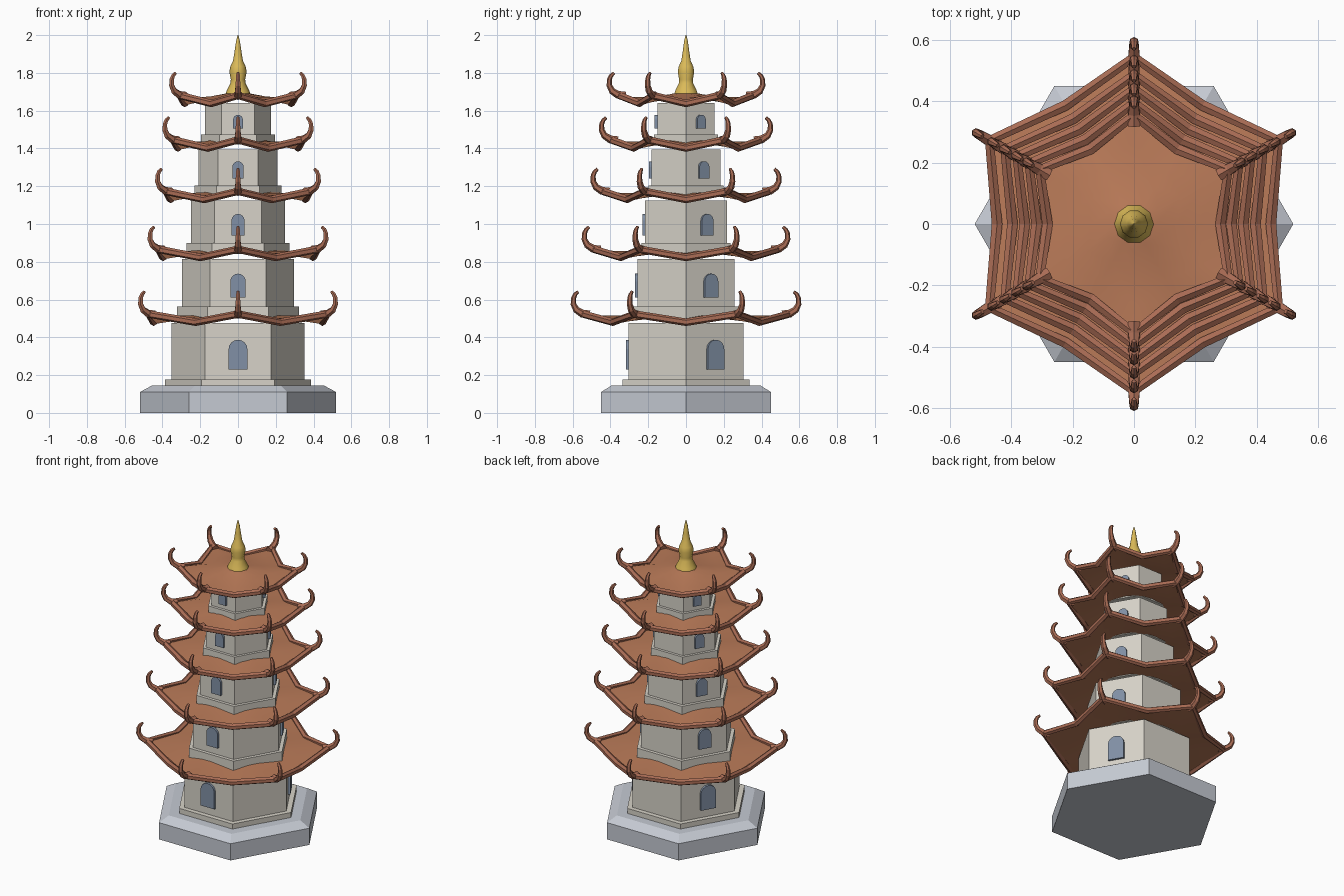
import bpy, bmesh, math
from math import sin, cos, pi, radians

if "Cube" in bpy.data.objects:
    bpy.data.objects.remove(bpy.data.objects["Cube"])


def material(name, color):
    m = bpy.data.materials.new(name)
    m.diffuse_color = (*color, 1)
    m.use_nodes = True
    m.node_tree.nodes["Principled BSDF"].inputs["Base Color"].default_value = m.diffuse_color
    return m


STONE = material("base_stone", (0.56, 0.59, 0.65))
WALL = material("wall_plaster", (0.68, 0.65, 0.58))
TILE = material("roof_tile", (0.50, 0.20, 0.10))
TRIM = material("roof_trim", (0.40, 0.15, 0.09))
GLASS = material("window_blue", (0.22, 0.28, 0.38))
GOLD = material("gold", (0.72, 0.50, 0.10))


def make(name, rings, mat, closed=False, caps=True, smooth=None):
    """Skin a list of equal-length point rings into a mesh object."""
    bm = bmesh.new()
    vs = [[bm.verts.new(p) for p in ring] for ring in rings]
    n = len(vs[0])
    for i in range(len(vs) if closed else len(vs) - 1):
        a, b = vs[i], vs[(i + 1) % len(vs)]
        for j in range(n):
            k = (j + 1) % n
            bm.faces.new((a[j], a[k], b[k], b[j]))
    if caps and not closed:
        bm.faces.new(vs[0][::-1])
        bm.faces.new(vs[-1])
    bmesh.ops.remove_doubles(bm, verts=bm.verts, dist=1e-5)
    bmesh.ops.recalc_face_normals(bm, faces=bm.faces)
    me = bpy.data.meshes.new(name)
    bm.to_mesh(me)
    bm.free()
    me.materials.append(mat)
    ob = bpy.data.objects.new(name, me)
    bpy.context.collection.objects.link(ob)
    if smooth:
        bpy.ops.object.select_all(action='DESELECT')
        ob.select_set(True)
        bpy.context.view_layer.objects.active = ob
        bpy.ops.object.shade_smooth_by_angle(angle=radians(smooth))
    return ob


def polar(r, a, z):
    return (r * cos(a), r * sin(a), z)


def lathe(name, profile, sides, mat, smooth=None):
    make(name, [[polar(r, 2 * pi * i / sides, z) for i in range(sides)]
                for r, z in profile], mat, smooth=smooth)


def window(name, angle, apothem, z0, z1, w):
    # arched panel standing slightly proud of a wall face
    pts = [(-w, z0), (w, z0)]
    pts += [(w * cos(pi * i / 8), z1 - w + w * sin(pi * i / 8)) for i in range(9)]
    ring = lambda d: [(d * cos(angle) - s * sin(angle), d * sin(angle) + s * cos(angle), z)
                      for s, z in pts]
    make(name, [ring(apothem - 0.01), ring(apothem + 0.014)], mat=GLASS)


def roof(name, R, z0):
    mid = R * 0.866 - 0.025
    dirs = [(radians(30 * i), i % 2 == 1) for i in range(12)]  # odd = corner

    # thin tiled surface, drooping between upturned corners
    def surface(t, dz):
        ring = []
        for a, corner in dirs:
            top, end = z0 + 0.088, z0 + (0.06 if corner else 0.022)
            sag = -0.018 * sin(pi * t) if corner else 0
            ring.append(polar(max(t, 0.001) * (R if corner else mid), a,
                              top + (end - top) * t + sag + dz))
        return ring
    ts = [0.02, 0.25, 0.5, 0.75, 1]
    make(name + "_tiles", [surface(t, 0) for t in ts]
         + [surface(t, -0.012) for t in ts[::-1]], TILE, smooth=40)

    # faceted beam along the eave
    beam = []
    for a, corner in dirs:
        r, z = (R, z0 + 0.063) if corner else (mid, z0 + 0.02)
        beam.append([polar(r + 0.02 * cos(pi * k / 3 + pi / 6), a,
                           z + 0.02 * sin(pi * k / 3 + pi / 6)) for k in range(6)])
    make(name + "_eave_beam", beam, TRIM, closed=True)

    # curled horn on each corner
    path = [(-0.035, 0.060, 0.022), (0.005, 0.066, 0.021), (0.036, 0.086, 0.018),
            (0.051, 0.116, 0.015), (0.050, 0.148, 0.013), (0.041, 0.168, 0.011),
            (0.026, 0.182, 0.008)]
    for c in range(6):
        a = radians(30 + 60 * c)
        rings = []
        for i, (dr, dz, rad) in enumerate(path):
            p, q = path[max(i - 1, 0)], path[min(i + 1, len(path) - 1)]
            th = math.atan2(q[1] - p[1], q[0] - p[0])
            ring = []
            for k in range(6):
                u, s = rad * cos(pi * k / 3), rad * sin(pi * k / 3)
                r = R + dr - u * sin(th)
                x, y, z = polar(r, a, z0 + dz + u * cos(th))
                ring.append((x - s * sin(a), y + s * cos(a), z))
            rings.append(ring)
        make(f"{name}_horn_{c + 1}", rings, TRIM)


# stone plinth with chamfered top
lathe("plinth", [(0.52, 0), (0.52, 0.11), (0.455, 0.145)], 6, STONE)

# storeys: wall radius, sill radius, sill bottom, sill top, wall top,
#          roof corner radius, eave height, window bottom, top, half width
storeys = [
    (0.352, 0.387, 0.14, 0.178, 0.475, 0.545, 0.460, 0.230, 0.387, 0.050),
    (0.297, 0.322, 0.50, 0.562, 0.815, 0.487, 0.803, 0.610, 0.737, 0.041),
    (0.250, 0.273, 0.84, 0.900, 1.125, 0.441, 1.110, 0.940, 1.053, 0.035),
    (0.210, 0.230, 1.15, 1.205, 1.395, 0.396, 1.382, 1.240, 1.332, 0.030),
    (0.175, 0.195, 1.42, 1.474, 1.640, 0.355, 1.618, 1.505, 1.578, 0.026),
]
for n, (rw, rs, sb, st, wt, R, ez, w0, w1, ww) in enumerate(storeys, 1):
    lathe(f"storey_{n}_sill", [(rs, sb), (rs, st)], 6, WALL)
    lathe(f"storey_{n}_wall", [(rw, sb), (rw, wt)], 6, WALL)
    for k, deg in enumerate((-90, 30, 150), 1):
        window(f"storey_{n}_window_{k}", radians(deg), rw * 0.866, w0, w1, ww)
    roof(f"roof_{n}", R, ez)

# gilded finial
lathe("finial", [(0.066, 1.685), (0.060, 1.705), (0.040, 1.745), (0.038, 1.765),
                 (0.046, 1.805), (0.040, 1.835), (0.026, 1.865), (0.018, 1.915),
                 (0.010, 1.97), (0.002, 2.0)], 10, GOLD, smooth=40)
